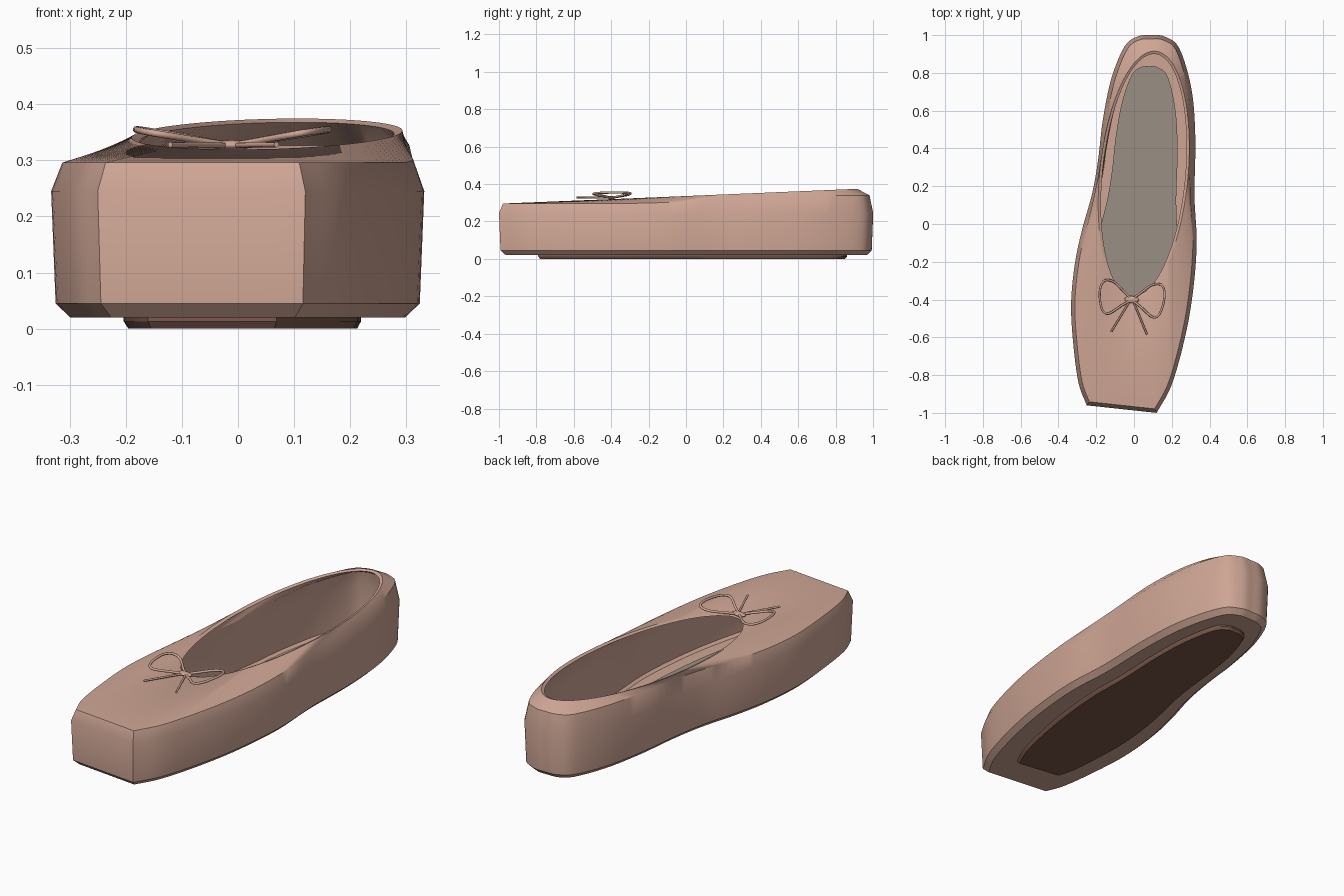
import bpy, bmesh, math
from mathutils import Vector

if "Cube" in bpy.data.objects:
    bpy.data.objects.remove(bpy.data.objects["Cube"])


def material(name, rgb):
    m = bpy.data.materials.new(name)
    m.use_nodes = True
    m.diffuse_color = (*rgb, 1)
    m.node_tree.nodes["Principled BSDF"].inputs["Base Color"].default_value = (*rgb, 1)
    return m


pink = material("dusty pink satin", (0.62, 0.38, 0.30))
grey = material("grey lining", (0.32, 0.28, 0.23))
brown = material("brown leather", (0.20, 0.10, 0.07))


def smooth(ob, angle=30):
    bpy.ops.object.select_all(action='DESELECT')
    ob.select_set(True)
    bpy.context.view_layer.objects.active = ob
    bpy.ops.object.shade_smooth_by_angle(angle=math.radians(angle))


def loft(name, rings, mat):
    """Skin matching closed rings and cap both ends."""
    bm = bmesh.new()
    loops = [[bm.verts.new(p) for p in r] for r in rings]
    n = len(rings[0])
    for a, b in zip(loops, loops[1:]):
        for i in range(n):
            j = (i + 1) % n
            bm.faces.new((a[i], a[j], b[j], b[i]))
    bm.faces.new(loops[0][::-1])
    bm.faces.new(loops[-1])
    bmesh.ops.recalc_face_normals(bm, faces=bm.faces)
    me = bpy.data.meshes.new(name)
    bm.to_mesh(me)
    bm.free()
    ob = bpy.data.objects.new(name, me)
    bpy.context.collection.objects.link(ob)
    me.materials.append(mat)
    smooth(ob)
    return ob


def spline(pts, steps):
    """Catmull-Rom curve through the points."""
    p = [Vector(q) for q in pts]
    p = [2 * p[0] - p[1]] + p + [2 * p[-1] - p[-2]]
    out = []
    for a, b, c, d in zip(p, p[1:], p[2:], p[3:]):
        for k in range(steps):
            t = k / steps
            out.append(0.5 * (2 * b + (c - a) * t + (2 * a - 5 * b + 4 * c - d) * t * t
                              + (3 * b - a - 3 * c + d) * t ** 3))
    return out + [p[-2]]


def inset(pts, d):
    """Mitred inward offset of a counter-clockwise outline."""
    out = []
    for i, p in enumerate(pts):
        e1 = (p - pts[i - 1]).normalized()
        e2 = (pts[(i + 1) % len(pts)] - p).normalized()
        n1, n2 = Vector((-e1.y, e1.x)), Vector((-e2.y, e2.x))
        out.append(p + (n1 + n2) * (d / (1 + n1.dot(n2))))
    return out


def mid(y):
    return 0.02 + 0.08 * y


def shrink(pts, kx, ky, dy, z):
    """Scale an outline towards the slanted centre line."""
    return [(mid(p.y * ky + dy) + kx * (p.x - mid(p.y)), p.y * ky + dy, z) for p in pts]


def flat(pts, z):
    return [(p.x, p.y, z) for p in pts]


# Foot outline: right toe corner, round the heel, to left toe corner
outline = spline([
    (0.12, -1.0), (0.2, -0.85), (0.27, -0.6), (0.312, -0.36), (0.332, -0.1),
    (0.32, 0.15), (0.325, 0.45), (0.305, 0.71), (0.24, 0.93), (0.16, 0.993),
    (0.09, 1.0), (0.02, 0.993), (-0.05, 0.94), (-0.12, 0.77), (-0.165, 0.55),
    (-0.19, 0.34), (-0.222, 0.16), (-0.275, -0.03), (-0.313, -0.21),
    (-0.333, -0.42), (-0.322, -0.63), (-0.294, -0.84), (-0.25, -0.96)], 5)
corner_l, corner_r = outline[-1], outline[0]
outline += [corner_l.lerp(corner_r, k / 5) for k in range(1, 5)]


def shoulder(pts, drop):
    """Upper edge, rising gently from the arch to the heel."""
    out = []
    for p in pts:
        t = min(1, max(0, (p.y + 0.4) / 1.3))
        out.append((p.x, p.y, 0.296 + 0.044 * t * t * (3 - 2 * t) - drop))
    return out


def opening(shrinkage, drop):
    """Slanted oval foot opening, matched to the outline by angle."""
    out = []
    for p in outline:
        t = math.atan2(p.y, (p.x - mid(p.y)) / 0.33)
        y = 0.258 + (0.657 - shrinkage) * math.sin(t)
        x = 0.03 + 0.084 * y + (0.235 - shrinkage) * math.cos(t)
        out.append((x, y, 0.336 + 0.042 * y - drop))
    return out


# Upper: outer skin, collar, inner skin and inner floor
loft("slipper_upper", [
    flat(inset(outline, 0.034), 0.02),
    flat(inset(outline, 0.008), 0.045),
    flat(outline, 0.245),
    shoulder(inset(outline, 0.02), 0),
    opening(0, 0),
    opening(0.015, 0.006),
    shoulder(inset(outline, 0.034), 0.014),
    flat(inset(outline, 0.016), 0.24),
    flat(inset(outline, 0.022), 0.05),
    flat(inset(outline, 0.036), 0.04)], pink)

# Insole and outer sole
loft("insole", [shrink(outline, 0.67, 0.83, 0.005, z) for z in (0.038, 0.05)], grey)
loft("outer_sole", [
    shrink(outline, 0.595, 0.815, 0.035, 0),
    shrink(outline, 0.62, 0.825, 0.035, 0.013),
    shrink(outline, 0.62, 0.825, 0.035, 0.024)], brown)

# Bow: mirrored loops and tails around a flattened knot
centre, tilt = Vector((-0.012, -0.4)), math.radians(-4.5)


def cord(name, pts, radius):
    cu = bpy.data.curves.new(name, 'CURVE')
    cu.dimensions = '3D'
    cu.bevel_depth = radius
    cu.bevel_resolution = 2
    cu.use_fill_caps = True
    sp = cu.splines.new('POLY')
    sp.points.add(len(pts) - 1)
    for q, p in zip(sp.points, pts):
        q.co = (*p, 1)
    cu.materials.append(pink)
    ob = bpy.data.objects.new(name, cu)
    bpy.context.collection.objects.link(ob)
    bpy.ops.object.select_all(action='DESELECT')
    ob.select_set(True)
    bpy.context.view_layer.objects.active = ob
    bpy.ops.object.convert(target='MESH')
    smooth(bpy.context.object, 50)


def place(x, y, z):
    c, s = math.cos(tilt), math.sin(tilt)
    return (centre.x + c * x - s * y, centre.y + s * x + c * y, z)


loop = spline([(0, 0), (0.035, 0.03), (0.10, 0.085), (0.152, 0.088), (0.172, 0.035),
               (0.157, -0.055), (0.12, -0.085), (0.05, -0.035), (0, 0)], 5)
for side, label in ((1, "left"), (-1, "right")):
    cord(label + "_bow_loop", [place(side * p.x, p.y, 0.326 + 0.17 * p.x) for p in loop], 0.006)
    cord(label + "_bow_tail", [place(side * 0.01, -0.01, 0.327),
                               place(side * 0.095, -0.178, 0.328)], 0.005)

bpy.ops.mesh.primitive_uv_sphere_add(segments=20, ring_count=10, radius=1,
                                     location=(*centre, 0.327), rotation=(0, 0, tilt))
knot = bpy.context.object
knot.name = "bow_knot"
knot.scale = (0.038, 0.019, 0.009)
knot.data.materials.append(pink)
smooth(knot, 60)
